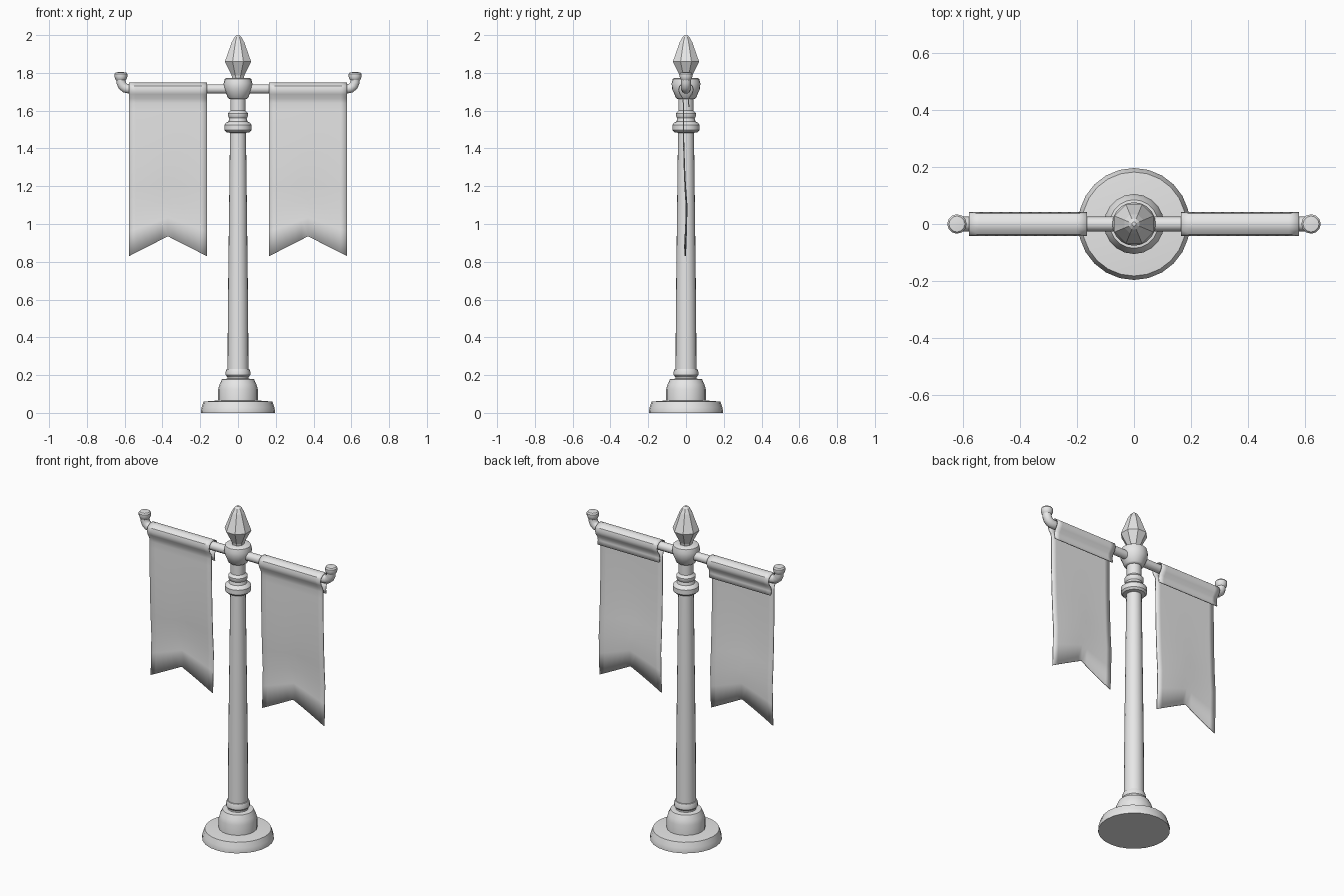
import bpy, bmesh, math

if "Cube" in bpy.data.objects:
    bpy.data.objects.remove(bpy.data.objects["Cube"])

grey = bpy.data.materials.new("grey")
grey.diffuse_color = (0.8, 0.8, 0.8, 1)
grey.use_nodes = True
grey.node_tree.nodes["Principled BSDF"].inputs["Base Color"].default_value = grey.diffuse_color


def finish(name, bm, smooth=True):
    bmesh.ops.recalc_face_normals(bm, faces=bm.faces)
    mesh = bpy.data.meshes.new(name)
    bm.to_mesh(mesh)
    bm.free()
    mesh.materials.append(grey)
    ob = bpy.data.objects.new(name, mesh)
    bpy.context.collection.objects.link(ob)
    if smooth:
        bpy.ops.object.select_all(action='DESELECT')
        bpy.context.view_layer.objects.active = ob
        ob.select_set(True)
        bpy.ops.object.shade_smooth_by_angle(angle=math.radians(35))
    return ob


def lathe(name, profile, sides=20, x=0.0, turn=0.0, smooth=True):
    """Spin (radius, height) points round the vertical axis and cap both ends."""
    bm = bmesh.new()
    rings = []
    for r, z in profile:
        angles = [turn + 2 * math.pi * i / sides for i in range(sides)]
        rings.append([bm.verts.new((x + r * math.cos(a), r * math.sin(a), z)) for a in angles])
    for low, high in zip(rings, rings[1:]):
        for i in range(sides):
            j = (i + 1) % sides
            bm.faces.new((low[i], low[j], high[j], high[i]))
    bm.faces.new(rings[0][::-1])
    bm.faces.new(rings[-1])
    return finish(name, bm, smooth)


# Stepped foot, shaft and collars
lathe("base", [(0.196, 0), (0.196, 0.012), (0.192, 0.03), (0.182, 0.06), (0.1, 0.066)], 24)
lathe("plinth", [(0.105, 0.055), (0.105, 0.125), (0.098, 0.15), (0.085, 0.178), (0.05, 0.182)])
lathe("lower_ring", [(0.056, 0.175), (0.056, 0.19), (0.065, 0.2), (0.065, 0.218),
                     (0.06, 0.232), (0.05, 0.235)])
lathe("pole", [(0.056, 0.18), (0.053, 0.6), (0.047, 1.1), (0.042, 1.5)])
lathe("capital", [(0.04, 1.482), (0.062, 1.486), (0.072, 1.497), (0.072, 1.525),
                  (0.062, 1.537), (0.05, 1.542), (0.046, 1.56), (0.053, 1.57),
                  (0.053, 1.585), (0.045, 1.595), (0.04, 1.6)])
lathe("neck", [(0.04, 1.58), (0.04, 1.69)])
lathe("hub", [(0.045, 1.662), (0.054, 1.668), (0.066, 1.698), (0.074, 1.715),
              (0.076, 1.745), (0.07, 1.768), (0.06, 1.774), (0.03, 1.774)])

# Faceted finial
lathe("finial", [(0.033, 1.765), (0.036, 1.785), (0.075, 1.86), (0.036, 1.962),
                 (0.02, 1.99), (0.008, 2.0)], 8, turn=math.pi / 8, smooth=False)

# Crossbar with upturned ends
arm = [(0.575, 1.715), (0.597, 1.719), (0.612, 1.732), (0.619, 1.75), (0.62, 1.775)]
path = [(-x, z) for x, z in reversed(arm)] + arm
curve = bpy.data.curves.new("crossbar", 'CURVE')
curve.dimensions = '3D'
curve.bevel_depth = 0.026
curve.bevel_resolution = 3
curve.use_fill_caps = True
spline = curve.splines.new('POLY')
spline.points.add(len(path) - 1)
for p, (x, z) in zip(spline.points, path):
    p.co = (x, 0, z, 1)
curve.materials.append(grey)
bpy.context.collection.objects.link(bpy.data.objects.new("crossbar", curve))

# Cloth section (y, z): back hem, sleeve over the bar, then the hanging sheet
SLEEVE = [(0.017, 1.62), (0.012, 1.645), (0.016, 1.668), (0.031, 1.688), (0.039, 1.71),
          (0.034, 1.73), (0.018, 1.742), (0, 1.746), (-0.018, 1.742), (-0.034, 1.73),
          (-0.039, 1.71), (-0.032, 1.688), (-0.018, 1.666), (-0.014, 1.64), (-0.014, 1.6)]
SHEET = [(-0.013, 1.45), (-0.009, 1.3), (-0.004, 1.18), (0.003, 1.07), (0.001, 0.96), (-0.004, 0.83)]


def banner(name, centre):
    bm = bmesh.new()
    columns, half = 12, 0.206
    grid = []
    for c in range(columns + 1):
        u = 2 * c / columns - 1
        lift = 0.105 * (1 - abs(u))
        col = []
        for y, z in SLEEVE + SHEET:
            drop = max(0, (1.6 - z) / 0.77)
            # The swallowtail notch raises the lower rows toward the middle
            zz = z + lift * drop ** 2
            ripple = 0.003 * math.sin(3 * u) * drop
            col.append(bm.verts.new((centre + u * half, y + ripple, zz)))
        grid.append(col)
    for a, b in zip(grid, grid[1:]):
        for i in range(len(a) - 1):
            bm.faces.new((a[i], b[i], b[i + 1], a[i + 1]))
    ob = finish(name, bm)
    thick = ob.modifiers.new("cloth_thickness", 'SOLIDIFY')
    thick.thickness = 0.005
    thick.offset = 0


for label, side in (("left", -1), ("right", 1)):
    banner(label + "_banner", side * 0.371)
    lathe(label + "_end_cap", [(0.022, 1.758), (0.029, 1.765), (0.034, 1.78), (0.034, 1.794),
                               (0.028, 1.802), (0.012, 1.804)], 12, x=side * 0.62)
